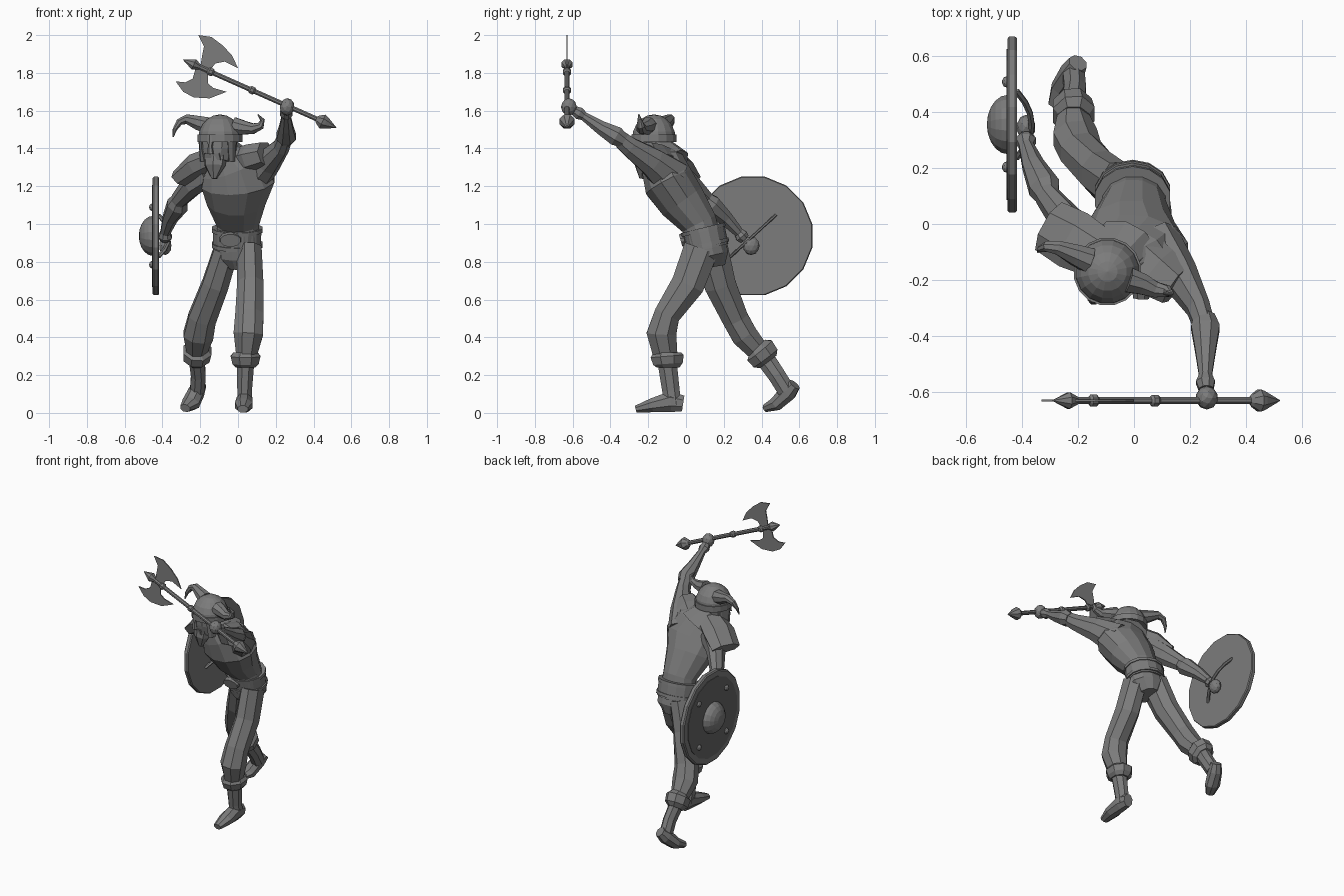
import bpy
import bmesh
import math
from mathutils import Vector

start_cube = bpy.data.objects.get("Cube")
if start_cube:
    bpy.data.objects.remove(start_cube, do_unlink=True)


def make_material(name, value):
    material = bpy.data.materials.new(name)
    material.use_nodes = True
    colour = (value, value, value, 1)
    material.diffuse_color = colour
    material.node_tree.nodes["Principled BSDF"].inputs["Base Color"].default_value = colour
    return material


GREY = make_material("stone grey", .2)
DARK = make_material("dark grey", .13)
X_AXIS, Z_AXIS = Vector((1, 0, 0)), Vector((0, 0, 1))


def finish(name, bm, material=GREY):
    bmesh.ops.recalc_face_normals(bm, faces=bm.faces)
    mesh = bpy.data.meshes.new(name)
    bm.to_mesh(mesh)
    bm.free()
    mesh.materials.append(material)
    obj = bpy.data.objects.new(name, mesh)
    bpy.context.collection.objects.link(obj)
    return obj


def tube(name, sections, sides=8, side_axis=X_AXIS, material=GREY):
    """Loft elliptical rings (x, y, z, side radius, depth radius) along a path."""
    bm = bmesh.new()
    centres = [Vector(s[:3]) for s in sections]
    last = len(centres) - 1
    rings = []
    for i, section in enumerate(sections):
        tangent = (centres[min(i + 1, last)] - centres[max(i - 1, 0)]).normalized()
        u = (side_axis - tangent * side_axis.dot(tangent)).normalized()
        v = tangent.cross(u)
        ring = []
        for k in range(sides):
            angle = math.tau * (k + .5) / sides
            offset = u * math.cos(angle) * section[3] + v * math.sin(angle) * section[-1]
            ring.append(bm.verts.new(centres[i] + offset))
        rings.append(ring)
    for low, high in zip(rings, rings[1:]):
        for k in range(sides):
            n = (k + 1) % sides
            bm.faces.new((low[k], low[n], high[n], high[k]))
    bm.faces.new(rings[0])
    bm.faces.new(rings[-1])
    return finish(name, bm, material)


def turned(name, start, end, profile, sides=8, side_axis=Z_AXIS, material=GREY):
    """Turn a (fraction, radius) profile around the line from start to end."""
    start, end = Vector(start), Vector(end)
    rings = [(*start.lerp(end, t), r) for t, r in profile]
    return tube(name, rings, sides, side_axis, material)


def dome(name, base, top, radius, sides=16, side_axis=X_AXIS):
    steps = [math.pi / 2 * i / 5 for i in range(6)]
    profile = [(math.sin(a), max(radius * math.cos(a), .002)) for a in steps]
    return turned(name, base, top, profile, sides, side_axis)


def ball(name, centre, radius, stretch=(1, 1, 1)):
    bm = bmesh.new()
    bmesh.ops.create_icosphere(bm, subdivisions=2, radius=radius)
    for vert in bm.verts:
        vert.co = Vector(a * b for a, b in zip(vert.co, stretch)) + Vector(centre)
    return finish(name, bm)


def blade(name, outline, y, thickness):
    """Thin upright plate from an (x, z) outline."""
    bm = bmesh.new()
    face = bm.faces.new([bm.verts.new((x, y - thickness / 2, z)) for x, z in outline])
    extruded = bmesh.ops.extrude_face_region(bm, geom=[face])["geom"]
    moved = [item for item in extruded if isinstance(item, bmesh.types.BMVert)]
    bmesh.ops.translate(bm, verts=moved, vec=(0, thickness, 0))
    bmesh.ops.triangulate(bm, faces=[f for f in bm.faces if len(f.verts) > 4])
    return finish(name, bm)


# Torso, pelvis and belt
tube("torso", [(0, .1, .88, .12, .1), (0, .07, 1.0, .115, .1), (-.01, -.02, 1.12, .16, .13),
               (0, -.09, 1.22, .2, .14), (-.03, -.12, 1.31, .17, .12),
               (-.07, -.15, 1.38, .08, .08)], 12)
tube("pelvis", [(0, .1, .9, .125, .11), (0, .12, .83, .12, .11), (0, .13, .77, .06, .08)], 12)
tube("belt", [(-.005, .115, .87, .13, .112), (-.005, .09, .98, .132, .115)], 14)
for label, y, z in (("lower", .113, .88), ("upper", .094, .96)):
    tube(label + "_belt_trim", [(-.005, y, z, .137, .12), (-.005, y - .005, z + .02, .137, .12)], 14)
tube("buckle", [(-.04, 0, .92, .06, .04), (-.04, -.028, .912, .055, .035)], 12)

# Left leg, planted forward
tube("left_trousers", [(.06, .08, .87, .07, .1), (.065, .01, .68, .075, .095),
                       (.06, -.1, .52, .08, .075), (.055, -.13, .42, .085, .085),
                       (.045, -.11, .31, .06, .07)])
tube("left_boot_cuff", [(.04, -.1, .32, .07, .08), (.04, -.1, .3, .085, .095),
                        (.04, -.095, .26, .075, .085), (.04, -.095, .24, .055, .065)])
tube("left_shin", [(.04, -.1, .27, .05, .055), (.035, -.08, .12, .042, .05),
                   (.035, -.07, .04, .042, .05)])
tube("left_foot", [(.035, -.015, .05, .035, .045), (.035, -.08, .06, .045, .06),
                   (.03, -.18, .04, .05, .04), (.025, -.265, .02, .03, .02)])

# Right leg, trailing on its toes
tube("right_trousers", [(-.06, .13, .87, .07, .1), (-.12, .18, .68, .075, .09),
                        (-.19, .26, .5, .08, .075), (-.21, .31, .41, .085, .075),
                        (-.22, .39, .32, .055, .06)])
tube("right_boot_cuff", [(-.215, .375, .345, .06, .065), (-.215, .39, .33, .08, .09),
                         (-.22, .42, .29, .075, .085), (-.22, .435, .27, .05, .06)])
tube("right_shin", [(-.22, .41, .3, .045, .055), (-.21, .48, .2, .042, .05),
                    (-.215, .53, .12, .042, .05)])
tube("right_foot", [(-.2, .575, .15, .035, .035), (-.22, .54, .11, .045, .05),
                    (-.25, .48, .05, .05, .04), (-.28, .42, .025, .03, .022)])

# Raised left arm
tube("left_upper_arm", [(.08, -.07, 1.24, .09, .11), (.16, -.18, 1.33, .07, .08),
                        (.23, -.3, 1.41, .045, .055), (.25, -.36, 1.46, .04, .045)])
tube("left_bracer", [(.25, -.33, 1.44, .04, .04), (.255, -.37, 1.465, .055, .055),
                     (.255, -.45, 1.51, .04, .04), (.255, -.54, 1.57, .025, .025),
                     (.255, -.565, 1.585, .036, .036), (.257, -.59, 1.6, .028, .028)])
ball("left_hand", (.26, -.62, 1.62), .042, (.95, 1, 1.1))

# Lowered right arm
tube("right_upper_arm", [(-.15, -.06, 1.27, .07, .08), (-.24, .01, 1.21, .06, .07),
                         (-.31, .1, 1.13, .045, .05), (-.33, .15, 1.08, .045, .045)])
tube("right_bracer", [(-.31, .1, 1.13, .045, .045), (-.32, .13, 1.1, .06, .06),
                      (-.36, .21, 1.03, .042, .042), (-.385, .28, .955, .028, .028),
                      (-.385, .295, .935, .038, .038), (-.388, .31, .92, .03, .03)])
ball("right_hand", (-.385, .345, .885), .045, (.75, 1, 1.1))

# Shoulder mantle
tube("right_shoulder_pad", [(-.1, -.12, 1.36, .06, .09), (-.21, -.06, 1.31, .07, .11),
                            (-.3, -.01, 1.24, .05, .1)], 7, Z_AXIS)
tube("left_shoulder_pad", [(0, -.1, 1.33, .07, .1), (.08, -.17, 1.35, .08, .1),
                           (.15, -.22, 1.37, .07, .08)], 7, Z_AXIS)
tube("collar", [(-.03, -.09, 1.31, .13, .12), (-.08, -.15, 1.4, .08, .08)], 10)

# Head, turned a little towards its right
head = Vector((-.095, -.17, 1.44))
forward = Vector((-.45, -.89, 0))


def on_head(out, up, *radii):
    return (*(head + forward * out + Z_AXIS * up), *radii)


head_side = Vector((.89, -.45, 0))
tube("face", [on_head(.01, .03, .1, .1), on_head(.015, -.05, .095, .095),
              on_head(.03, -.11, .07, .075)], 10, head_side)
tube("beard", [on_head(.05, -.06, .065, .055), on_head(.065, -.13, .06, .045),
               on_head(.07, -.2, .015, .015)], 7, head_side)
dome("helmet", on_head(0, .01), on_head(0, .14), .118)
tube("helmet_band", [on_head(0, -.005, .122), on_head(0, .035, .122)], 16)
tube("nose_guard", [on_head(.108, .03, .022, .014), on_head(.115, -.03, .012, .014),
                    on_head(.115, -.07, .02, .016)], 6, head_side)
tube("moustache", [on_head(.09, -.065, .05, .02), on_head(.085, -.1, .055, .015)], 6, head_side)
for label, sign in (("left", 1), ("right", -1)):
    a, b = (Vector(on_head(.03, z)) + head_side * sign * .085 for z in (.02, -.11))
    tube(label + "_cheek_guard", [(*a, .02, .05), (*b, .012, .03)], 6, head_side)

# Horns
tube("right_horn", [(-.16, -.13, 1.52, .048), (-.21, -.11, 1.535, .04), (-.27, -.085, 1.555, .027),
                    (-.31, -.08, 1.54, .02), (-.335, -.09, 1.5, .012), (-.343, -.1, 1.46, .003)],
     8, Vector((0, 1, 0)))
tube("left_horn", [(-.02, -.2, 1.52, .048), (.03, -.215, 1.51, .04), (.08, -.235, 1.505, .03),
                   (.12, -.24, 1.52, .022), (.13, -.245, 1.55, .013), (.105, -.25, 1.58, .003)],
     8, Vector((0, 1, 0)))

# Round shield with boss, rivets and grip
hub = Vector((-.435, .355, .937))


def beside(out, y=0, z=0):
    return hub + Vector((-out, y, z))


turned("shield_disc", beside(-.017), beside(.017), [(0, .315), (.2, .32), (.8, .32), (1, .312)], 16)
turned("shield_panel", beside(.016), beside(.02), [(0, .275), (1, .275)], 16, material=DARK)
dome("shield_boss", beside(.015), beside(.09), .108, 16, Z_AXIS)
for i in range(4):
    turn = math.tau * (i + .5) / 4
    place = beside(.02, .215 * math.cos(turn), .215 * math.sin(turn))
    ball("shield_rivet_" + str(i + 1), place, .02, (.8, 1, 1))
grip = []
for i in range(7):
    s = i / 3 - 1
    grip.append((*beside(-.015 - .055 * (1 - s * s), .12 * s, .11 * s), .012, .008))
tube("shield_grip", grip, 6)

# Double axe
AXE_Y = -.63
turned("axe_shaft", (-.29, AXE_Y, 1.87), (.52, AXE_Y, 1.51),
       [(0, .002), (.07, .032), (.11, .014), (.16, .014), (.17, .023), (.19, .023), (.2, .014),
        (.43, .014), (.44, .022), (.46, .022), (.47, .014), (.87, .014), (.88, .025),
        (.91, .043), (.93, .036), (1, .002)], 8, Vector((0, 1, 0)))
blade("upper_axe_blade", [(-.21, 2), (-.14, 1.99), (-.08, 1.945), (-.03, 1.89), (0, 1.825),
                          (-.07, 1.86), (-.12, 1.85), (-.15, 1.81), (-.2, 1.83),
                          (-.19, 1.89), (-.18, 1.94)], AXE_Y, .007)
blade("lower_axe_blade", [(-.22, 1.84), (-.24, 1.77), (-.28, 1.75), (-.33, 1.755), (-.29, 1.7),
                          (-.235, 1.67), (-.15, 1.665), (-.06, 1.7), (-.13, 1.72),
                          (-.16, 1.745), (-.16, 1.81)], AXE_Y, .007)
